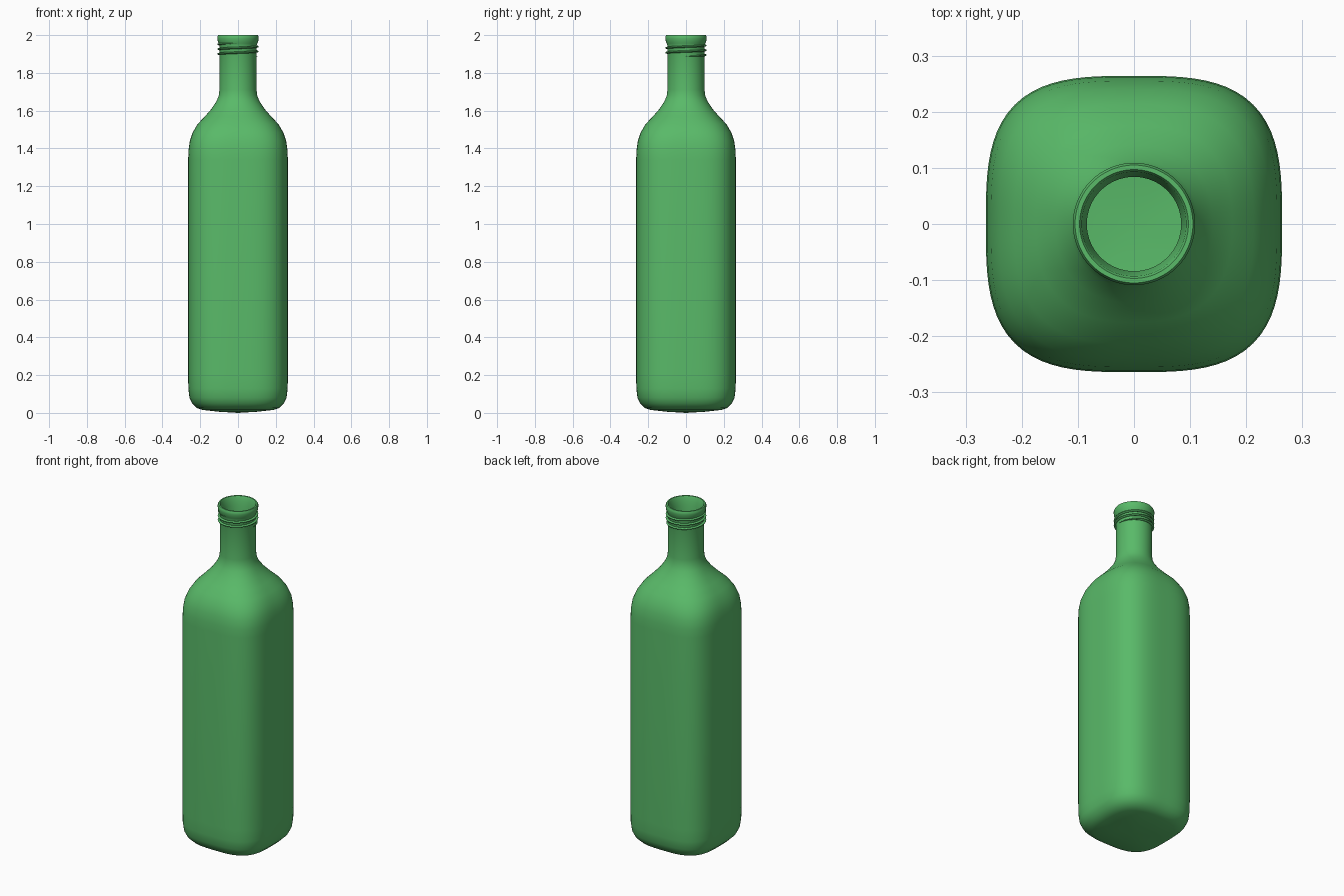
import bpy
import bmesh
from math import cos, sin, pi, tau

cube = bpy.data.objects.get("Cube")
if cube:
    bpy.data.objects.remove(cube)

glass = bpy.data.materials.new("green glass")
glass.use_nodes = True
GREEN = (0.1, 0.49, 0.14, 1)
glass.diffuse_color = GREEN
glass.node_tree.nodes["Principled BSDF"].inputs["Base Color"].default_value = GREEN


def finish(name, bm):
    bmesh.ops.recalc_face_normals(bm, faces=bm.faces)
    mesh = bpy.data.meshes.new(name)
    bm.to_mesh(mesh)
    bm.free()
    mesh.materials.append(glass)
    obj = bpy.data.objects.new(name, mesh)
    bpy.context.collection.objects.link(obj)
    bpy.ops.object.select_all(action='DESELECT')
    obj.select_set(True)
    bpy.context.view_layer.objects.active = obj
    bpy.ops.object.shade_smooth_by_angle(angle=pi / 4)
    return obj


def bridge(bm, a, b):
    n = len(a)
    for i in range(n):
        bm.faces.new((a[i], a[(i + 1) % n], b[(i + 1) % n], b[i]))


def rounded_ring(bm, half, z, power, count=96):
    """Ring between a circle (power 2) and a rounded square."""
    ring = []
    for i in range(count):
        c, s = cos(tau * i / count), sin(tau * i / count)
        r = half / (abs(c) ** power + abs(s) ** power) ** (1 / power)
        ring.append(bm.verts.new((r * c, r * s, z)))
    return ring


# Bottle shell: half width, height, squareness; up the outside, down the inside
outside = [
    (0.10, 0.006, 3.2), (0.19, 0.016, 3.2), (0.22, 0.027, 3.2), (0.243, 0.05, 3.2),
    (0.257, 0.08, 3.2), (0.263, 0.13, 3.2), (0.264, 0.2, 3.2), (0.264, 1.34, 3.2),
    (0.262, 1.39, 3.2), (0.255, 1.44, 3.15), (0.24, 1.485, 3.0), (0.213, 1.53, 2.8),
    (0.175, 1.57, 2.55), (0.14, 1.61, 2.3), (0.114, 1.65, 2.1), (0.102, 1.68, 2),
    (0.098, 1.71, 2), (0.098, 1.945, 2), (0.102, 1.956, 2), (0.107, 1.968, 2),
    (0.109, 1.982, 2), (0.109, 1.992, 2), (0.105, 2.0, 2)]
inside = [
    (0.097, 2.0, 2), (0.093, 1.993, 2), (0.09, 1.97, 2), (0.084, 1.95, 2),
    (0.084, 1.69, 2), (0.125, 1.6, 2.3), (0.2, 1.52, 2.8), (0.248, 1.38, 3.2),
    (0.248, 0.12, 3.2), (0.19, 0.035, 3.2), (0.08, 0.022, 3.2)]
bm = bmesh.new()
rings = [rounded_ring(bm, *p) for p in outside + inside]
for low, high in zip(rings, rings[1:]):
    bridge(bm, low, high)
for ring, z in ((rings[0], 0.0), (rings[-1], 0.02)):
    tip = bm.verts.new((0, 0, z))
    for i, v in enumerate(ring):
        bm.faces.new((tip, v, ring[(i + 1) % len(ring)]))
finish("bottle", bm)

# Screw thread winding up the neck, fading into the glass at both ends
bm = bmesh.new()
TURNS, STEPS, SIDES = 2.75, 176, 8
loops = []
for i in range(STEPS + 1):
    t = i / STEPS
    a = tau * TURNS * t
    radius = 0.0075 * min(1, 0.15 + 12 * min(t, 1 - t))
    loops.append([])
    for j in range(SIDES):
        b = tau * j / SIDES
        r = 0.1015 + radius * cos(b)
        z = 1.888 + 0.07 * t + radius * 0.75 * sin(b)
        loops[-1].append(bm.verts.new((r * cos(a), r * sin(a), z)))
for low, high in zip(loops, loops[1:]):
    bridge(bm, low, high)
for end in (loops[0], loops[-1]):
    bm.faces.new(end)
finish("screw_thread", bm)
